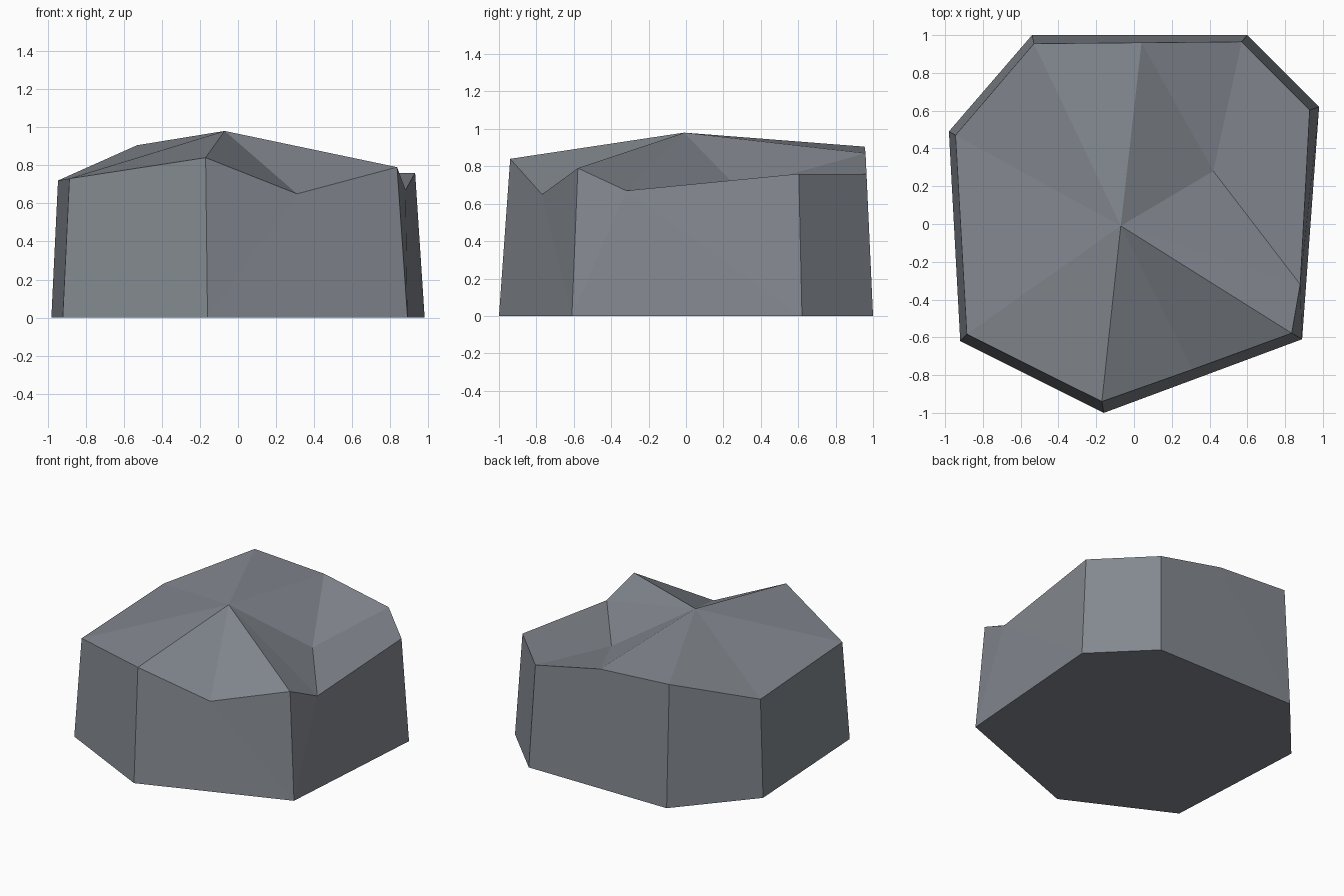
import bpy, bmesh

if "Cube" in bpy.data.objects:
    bpy.data.objects.remove(bpy.data.objects["Cube"])

# Seven-sided footprint, and the matching slightly tapered, uneven rim
base = [(-0.16, -1.0), (0.89, -0.61), (0.98, 0.62), (0.60, 1.0),
        (-0.54, 1.0), (-0.98, 0.49), (-0.92, -0.62)]
rim = [(-0.17, -0.94, 0.84), (0.835, -0.578, 0.79), (0.93, 0.603, 0.76),
       (0.57, 0.965, 0.76), (-0.53, 0.955, 0.905), (-0.945, 0.47, 0.72),
       (-0.885, -0.583, 0.73)]
# Notches where creases of the top meet the rim: side index -> point
notches = {0: (0.31, -0.77, 0.65), 1: (0.88, -0.32, 0.67), 3: (0.04, 0.96, 0.87)}
peak_co = (-0.07, -0.01, 0.98)
hollow_co = (0.42, 0.28, 0.68)

bm = bmesh.new()
bottom = [bm.verts.new((x, y, 0)) for x, y in base]
top = [bm.verts.new(p) for p in rim]
notch = {i: bm.verts.new(p) for i, p in notches.items()}
peak, hollow = bm.verts.new(peak_co), bm.verts.new(hollow_co)

# Underside and walls; the outline of the top is gathered on the way
bm.faces.new(bottom[::-1])
outline = []
for i in range(7):
    j = (i + 1) % 7
    mid = [notch[i]] if i in notch else []
    for a in [top[i]] + mid:
        outline.append(a)
    loop = [top[i]] + mid + [top[j]]
    # split notched walls into triangles so they stay flat
    if mid:
        bm.faces.new((bottom[i], mid[0], top[i]))
        bm.faces.new((bottom[i], bottom[j], mid[0]))
        bm.faces.new((bottom[j], top[j], mid[0]))
    else:
        bm.faces.new((bottom[i], bottom[j], top[j], top[i]))

# Faceted top: right-back facets meet at the hollow, the rest at the peak
right_notch = outline.index(notch[1])
back_notch = outline.index(notch[3])
n = len(outline)
for i in range(n):
    centre = hollow if right_notch <= i < back_notch else peak
    bm.faces.new((outline[i], outline[(i + 1) % n], centre))
bm.faces.new((notch[1], hollow, peak))
bm.faces.new((notch[3], peak, hollow))
bmesh.ops.recalc_face_normals(bm, faces=bm.faces)

mesh = bpy.data.meshes.new("rock")
bm.to_mesh(mesh)
bm.free()
rock = bpy.data.objects.new("rock", mesh)
bpy.context.collection.objects.link(rock)

# Stone colour
stone = bpy.data.materials.new("blue_grey_stone")
stone.diffuse_color = (0.23, 0.25, 0.28, 1)
stone.use_nodes = True
stone.node_tree.nodes["Principled BSDF"].inputs["Base Color"].default_value = stone.diffuse_color
mesh.materials.append(stone)
